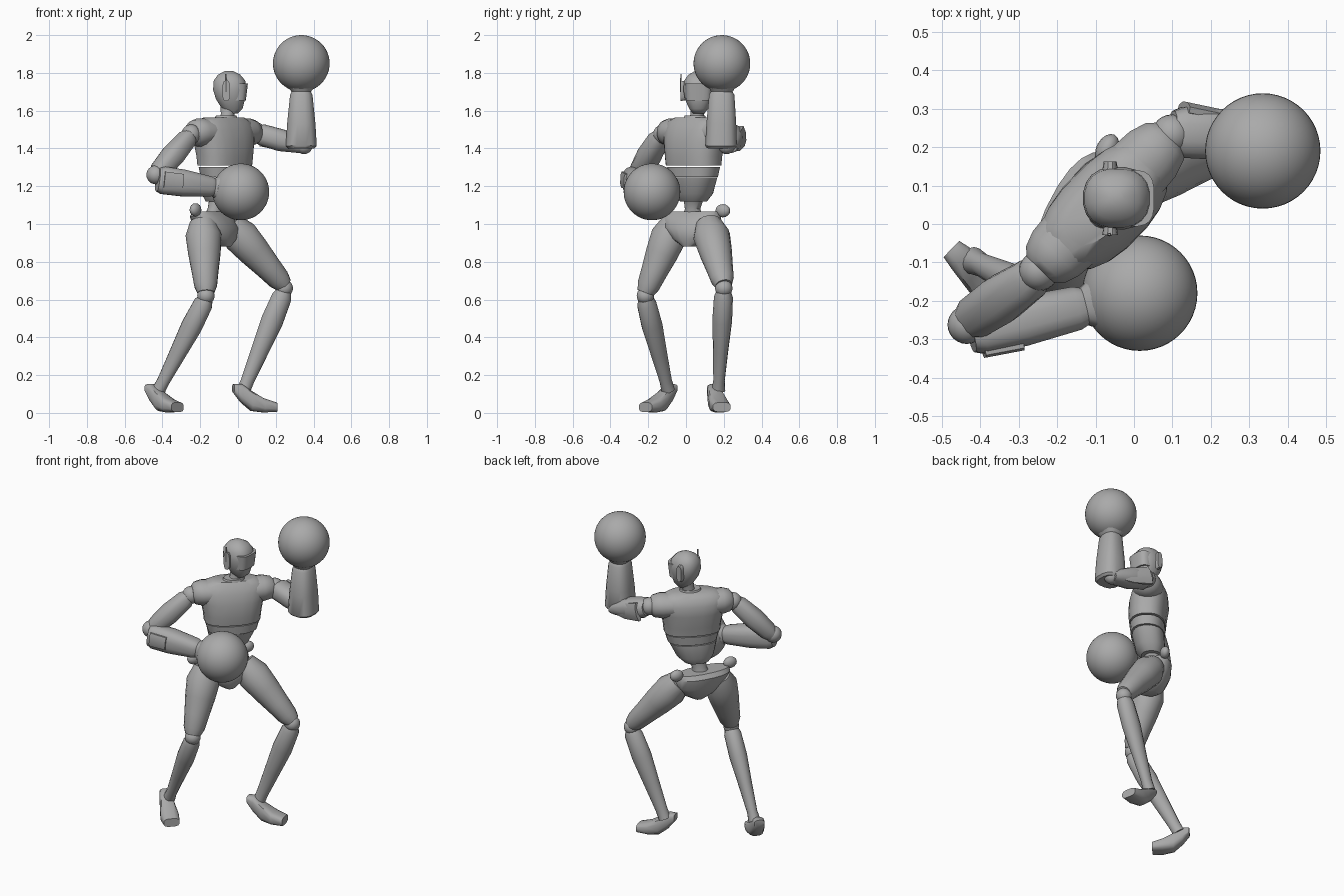
import bpy, bmesh, math
from mathutils import Vector, Matrix

cube = bpy.data.objects.get("Cube")
if cube:
    bpy.data.objects.remove(cube)

grey = bpy.data.materials.new("plain grey")
grey.use_nodes = True
tone = (0.4, 0.4, 0.4, 1)
grey.diffuse_color = tone
grey.node_tree.nodes["Principled BSDF"].inputs["Base Color"].default_value = tone
UP = Vector((0, 0, 1))


def finish(name, bm, angle=40):
    bmesh.ops.recalc_face_normals(bm, faces=bm.faces)
    me = bpy.data.meshes.new(name)
    bm.to_mesh(me)
    bm.free()
    me.shade_smooth()
    me.set_sharp_from_angle(angle=math.radians(angle))
    me.materials.append(grey)
    ob = bpy.data.objects.new(name, me)
    bpy.context.collection.objects.link(ob)
    return ob


def loft(name, rings, axis, side, n=20, power=1.0, angle=40):
    """Rings of (centre, half width along side, half depth), capped at both ends."""
    axis = Vector(axis).normalized()
    u = Vector(side)
    u = (u - axis * u.dot(axis)).normalized()
    v = axis.cross(u)
    bm = bmesh.new()
    loops = []
    for c, a, b in rings:
        loop = []
        for i in range(n):
            t = math.tau * (i + 0.5) / n
            cx, sy = math.cos(t), math.sin(t)
            cx = math.copysign(abs(cx) ** power, cx)
            sy = math.copysign(abs(sy) ** power, sy)
            loop.append(bm.verts.new(Vector(c) + u * a * cx + v * b * sy))
        loops.append(loop)
    for p, q in zip(loops, loops[1:]):
        for i in range(n):
            j = (i + 1) % n
            bm.faces.new((p[i], p[j], q[j], q[i]))
    bm.faces.new(loops[0])
    bm.faces.new(loops[-1])
    return finish(name, bm, angle)


def limb(name, start, end, profile, side=UP, **kw):
    """Straight tapered part; profile is (fraction, half width, half depth)."""
    s, e = Vector(start), Vector(end)
    return loft(name, [(s.lerp(e, t), a, b) for t, a, b in profile], e - s, side, **kw)


def ball(name, centre, size, turn=0, segs=24):
    bm = bmesh.new()
    size = size if isinstance(size, tuple) else (size,) * 3
    m = Matrix.Translation(centre) @ Matrix.Rotation(turn, 4, "Z") @ Matrix.Diagonal((*size, 1))
    bmesh.ops.create_uvsphere(bm, u_segments=segs, v_segments=segs // 2, radius=1, matrix=m)
    return finish(name, bm)


# Torso, turned halfway to its left
across = Vector((0.7, 0.72, 0)).normalized()
front = Vector((across.y, -across.x, 0))


def stack(name, rows, side, **kw):
    return loft(name, [((x, y, z), a, b) for x, y, z, a, b in rows], UP, side, **kw)


stack("chest", [(-.07, .04, 1.31, .165, .105), (-.07, .04, 1.36, .17, .11),
                (-.075, .045, 1.44, .185, .115), (-.08, .05, 1.50, .2, .105),
                (-.08, .05, 1.54, .185, .085), (-.075, .05, 1.565, .13, .06)], across, power=.8)
stack("rib_band", [(-.07, .04, 1.25, .145, .098), (-.07, .04, 1.303, .16, .102)], across, power=.85)
stack("abdomen", [(-.1, .04, 1.12, .075, .06), (-.09, .04, 1.16, .11, .085),
                  (-.075, .04, 1.245, .142, .094)], across, power=.85)
stack("waist", [(-.13, .035, 1.03, .06, .05), (-.12, .035, 1.08, .042, .04),
                (-.1, .04, 1.13, .055, .05)], across)
stack("collar", [(-.065, .045, 1.54, .075, .06), (-.062, .047, 1.575, .06, .048)], across)
stack("neck", [(-.065, .048, 1.54, .045, .04), (-.055, .06, 1.58, .036, .036),
               (-.05, .066, 1.64, .04, .045)], across)

# Head, looking along +x
stack("head", [(-.03, .067, 1.585, .03, .03), (-.03, .067, 1.61, .055, .05),
               (-.04, .067, 1.66, .077, .073), (-.043, .067, 1.71, .09, .082),
               (-.045, .067, 1.76, .084, .077), (-.047, .067, 1.79, .06, .055),
               (-.048, .067, 1.81, .022, .02)], (1, 0, 0), power=.85, angle=50)
stack("visor", [(-.015, .067, 1.655, .057, .068), (-.014, .067, 1.745, .067, .074)],
      (1, 0, 0), power=.6)
for s, label in ((1, "left"), (-1, "right")):
    y = .067 + s * .083
    limb(label + "_ear_disc", (-.062, y - .012, 1.705), (-.062, y + .012, 1.705),
         [(0, .055, .021), (1, .05, .017)], n=16, power=.7)
limb("antenna", (-.064, -.027, 1.70), (-.064, -.027, 1.795), [(0, .008, .005), (1, .004, .003)],
     side=(1, 0, 0), n=6)

# Shoulders
core = Vector((-.08, .05, 1.485))
for s, label, reach, drop in ((1, "left", .25, 0), (-1, "right", .235, .01)):
    d = across * s
    limb(label + "_shoulder_cap", core + d * .12, core + d * reach,
         [(0, .07, .09), (.5, .076, .085), (.85, .066, .07), (1, .045, .05)], n=16)
    ball(label + "_shoulder_joint", core + d * (reach + .005) - UP * drop, .052)

# Raised left arm
limb("left_upper_arm", (.1, .24, 1.48), (.36, .225, 1.405),
     [(0, .045, .055), (.1, .058, .068), (.5, .06, .068), (.85, .042, .055), (1, .03, .045)],
     n=12, power=.8)
limb("left_upper_arm_plate", (.13, .30, 1.465), (.32, .26, 1.41),
     [(0, .06, .02), (.6, .05, .02), (1, .025, .015)], n=8)
ball("left_elbow", (.35, .215, 1.415), .045)
limb("left_forearm", (.335, .185, 1.4), (.335, .19, 1.73),
     [(0, .07, .075), (.04, .083, .085), (.4, .076, .08), (.86, .06, .068),
      (.91, .052, .058), (1, .075, .075)], side=(1, 0, 0), n=16, power=.75)
ball("left_fist_ball", (.335, .19, 1.85), .15, segs=48)

# Lowered right arm
limb("right_upper_arm", (-.25, -.13, 1.475), (-.44, -.26, 1.25),
     [(0, .035, .04), (.12, .052, .055), (.5, .06, .065), (.85, .052, .058), (1, .035, .04)],
     n=12, power=.8)
ball("right_elbow", (-.435, -.262, 1.26), .05)
limb("right_forearm", (-.425, -.285, 1.235), (-.09, -.205, 1.19),
     [(0, .062, .05), (.08, .074, .062), (.4, .072, .066), (.82, .055, .058),
      (.88, .048, .05), (1, .075, .075)], n=16, power=.75)
limb("right_forearm_plate", (-.39, -.335, 1.235), (-.29, -.316, 1.225),
     [(0, .045, .014), (1, .042, .014)], n=8, power=.7)
ball("right_fist_ball", (.015, -.18, 1.17), .15, segs=48)

# Pelvis, turned further than the chest
hips = Vector((.47, .88, 0))
stack("pelvis", [(-.09, .025, .88, .035, .055), (-.1, .03, .92, .1, .085),
                 (-.115, .03, .98, .155, .1), (-.14, .03, 1.04, .17, .085),
                 (-.145, .03, 1.065, .16, .06)], hips, power=.85)
for label, c in (("left", (-.07, .195, 1.07)), ("right", (-.225, -.125, 1.075))):
    ball(label + "_hip_crest", c, (.042, .028, .035), math.atan2(hips.y, hips.x), 16)

# Legs: hip, knee, ankle, heel, toe
legs = {
    "left": ((-.045, .12, 1.0), (.245, .2, .675), (.03, .172, .12), (-.025, .14), (.2, .19)),
    "right": ((-.185, -.06, 1.01), (-.17, -.215, .635), (-.42, -.095, .12), (-.475, -.065), (-.32, -.215)),
}
for label, (hip, knee, ankle, heel, toe) in legs.items():
    aim = Vector((toe[0] - heel[0], toe[1] - heel[1], 0)).normalized()
    cross = UP.cross(aim)
    limb(label + "_thigh", hip, knee,
         [(0, .07, .07), (.2, .098, .095), (.45, .088, .085), (.7, .073, .07),
          (.9, .062, .06), (1, .045, .045)], side=cross, n=16)
    ball(label + "_knee", Vector(knee) - UP * .015, .046)
    limb(label + "_shin", Vector(knee) - UP * .03, ankle,
         [(0, .038, .04), (.06, .05, .054), (.3, .052, .06), (.6, .04, .048),
          (.9, .03, .036), (1, .036, .036)], side=cross, n=14)
    # Foot with a raised heel and a flat toe
    h, t = Vector((*heel, 0)), Vector((*toe, 0))
    shape = ((0, .13, .03, .022), (.18, .105, .038, .05), (.42, .063, .046, .054),
             (.7, .04, .055, .038), (1, .03, .048, .026))
    loft(label + "_foot", [(h.lerp(t, f) + UP * z, a, b) for f, z, a, b in shape],
         aim, cross, n=12, power=.65)
